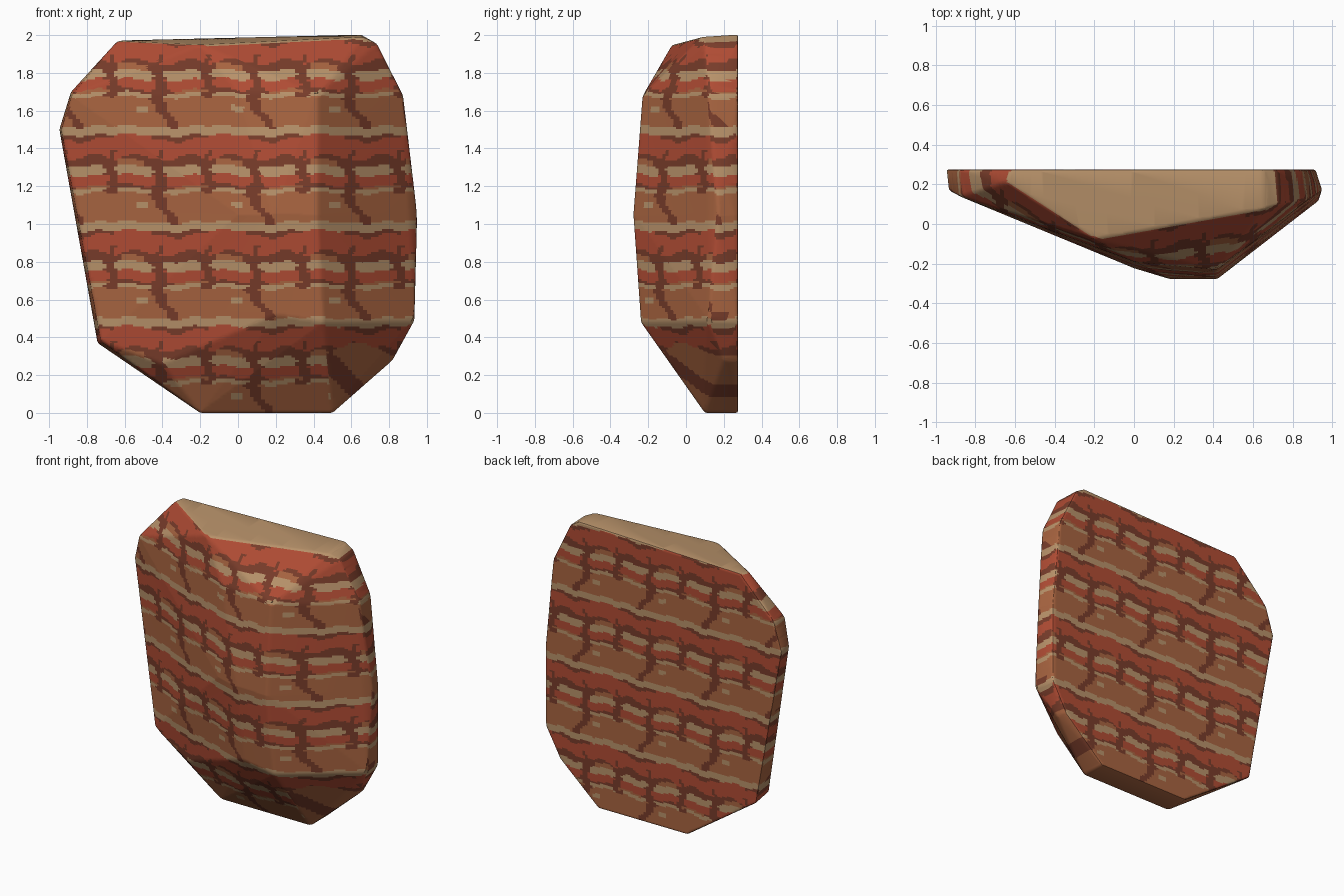
import bpy, bmesh, math
from mathutils import Vector

if "Cube" in bpy.data.objects:
    bpy.data.objects.remove(bpy.data.objects["Cube"])

T = 0.507  # pattern repeat in both directions


def lin(r, g, b):
    def f(c):
        c /= 255
        return c / 12.92 if c < 0.04045 else ((c + 0.055) / 1.055) ** 2.4
    return (f(r), f(g), f(b), 1)


TAN, RED, CLAY, DARK = range(4)
palette = [("tan stone", lin(184, 146, 106)), ("brick red", lin(176, 76, 52)),
           ("clay brown", lin(168, 100, 64)), ("dark brown", lin(120, 60, 42))]

# outline of the flat back (x, z)
back = [(-.2, 0), (.5, 0), (.8, .27), (.915, .48), (.915, 1.05), (.855, 1.68), (.72, 1.96),
        (.65, 2.003), (-.62, 1.972), (-.885, 1.7), (-.947, 1.5), (-.745, .37)]
# corners of the faceted front and sides (x, y, z)
front = [(-.2, .1, 0), (.5, .1, 0), (.82, .2, .28), (.935, .12, .49), (.95, .17, 1.05),
         (.875, .12, 1.68), (.735, .1, 1.955), (-.64, .21, 1.968), (-.2, -.075, 1.948),
         (.66, .08, 1.99), (-.88, .14, 1.68), (-.935, .17, 1.5), (-.725, .1, .38),
         (.0, -.19, 1.7), (.42, -.23, 1.68), (.18, -.278, 1.05), (.42, -.278, 1.05),
         (.2, -.235, .52), (.45, -.238, .48), (0, -.223, 1.05), (-.4, 0, .26)]

# faceted rock body
bm = bmesh.new()
for p in [(x, .276, z) for x, z in back] + front:
    bm.verts.new(p)
bmesh.ops.convex_hull(bm, input=bm.verts[:])
bmesh.ops.delete(bm, geom=[v for v in bm.verts if not v.link_faces], context='VERTS')
bmesh.ops.dissolve_limit(bm, angle_limit=math.radians(3), verts=bm.verts[:], edges=bm.edges[:])
bmesh.ops.recalc_face_normals(bm, faces=bm.faces[:])
sharp = [e for e in bm.edges if e.calc_face_angle(0) > math.radians(10)]
bmesh.ops.bevel(bm, geom=sharp, offset=.012, segments=2, profile=.5,
                affect='EDGES', clamp_overlap=True)


# slice the surface into small cells for the painted courses
def slices(axis, start, stop, step):
    n = Vector([float(i == axis) for i in range(3)])
    for k in range(int((stop - start) / step) + 1):
        bmesh.ops.bisect_plane(bm, geom=bm.verts[:] + bm.edges[:] + bm.faces[:], dist=1e-5,
                               plane_co=n * (start + k * step), plane_no=n)


slices(2, .006, 1.99, .011)
slices(0, -.937, .94, .02)
bm.normal_update()


def wave(u, k, a, ph=0):
    return a * math.sin(2 * math.pi * k * u / T + ph)


def near(u, centre, period):
    """distance from u to the closest repeat of centre"""
    return abs((u - centre + period / 2) % period - period / 2)


def course_colour(u, z):
    s = (z - .457 + wave(u, 1, .006) + wave(u, 3, .005, 1)) % T
    gap = near(u, .09 + wave(z, 3, .012), T / 2)
    if s < .045:                                   # long tan course
        return TAN
    if s < .2:                                     # clay blocks with slanted dark cracks
        if near(u, .175 - .75 * (s - .045) + wave(z, 5, .01), T) < .028 + .12 * max(0, s - .14):
            return DARK
        if near(u, 0, T) < .03 and abs(s - .14) < .016:
            return TAN
        return CLAY
    if s < .225:                                   # thin tan dashes
        return TAN if gap > .035 else DARK
    if s < .295:                                   # small red bricks
        if s < .24:
            return DARK if near(u, .0, T) < .16 else CLAY
        return RED if gap > .022 + max(0, .262 - s) else DARK
    if s < .345:                                   # tan brick tops
        return TAN if gap > .02 + .9 * abs(s - .32) else DARK
    if s < .39 + wave(u, 2, .014, 2):              # mottled joint
        return CLAY if near(u, -.05, T) < .07 and s < .375 else DARK
    if s < .482 + wave(u, 2, .008):                # tall red bricks
        return RED if gap > .012 or s > .43 else DARK
    return DARK if near(u, .2, T) < .15 else RED


def colour(f):
    n, c = f.normal, f.calc_center_median()
    if n.z > .8:
        return TAN
    if n.z < -.8:
        return CLAY
    if n.z < -.35 and n.x > .25 and c.z < .33 + wave(c.x, 1, .04):
        return DARK if near(c.x + c.z, .75, T) < .07 else CLAY
    return course_colour(c.y if abs(n.x) > .8 else c.x, c.z)


for f in bm.faces:
    f.material_index = colour(f)

mesh = bpy.data.meshes.new("brick_rock")
bm.to_mesh(mesh)
bm.free()
for name, col in palette:
    m = bpy.data.materials.new(name)
    m.diffuse_color = col
    m.use_nodes = True
    m.node_tree.nodes["Principled BSDF"].inputs["Base Color"].default_value = m.diffuse_color
    mesh.materials.append(m)
rock = bpy.data.objects.new("brick_rock", mesh)
bpy.context.collection.objects.link(rock)
bpy.context.view_layer.objects.active = rock
rock.select_set(True)
bpy.ops.object.shade_smooth_by_angle(angle=math.radians(25))
